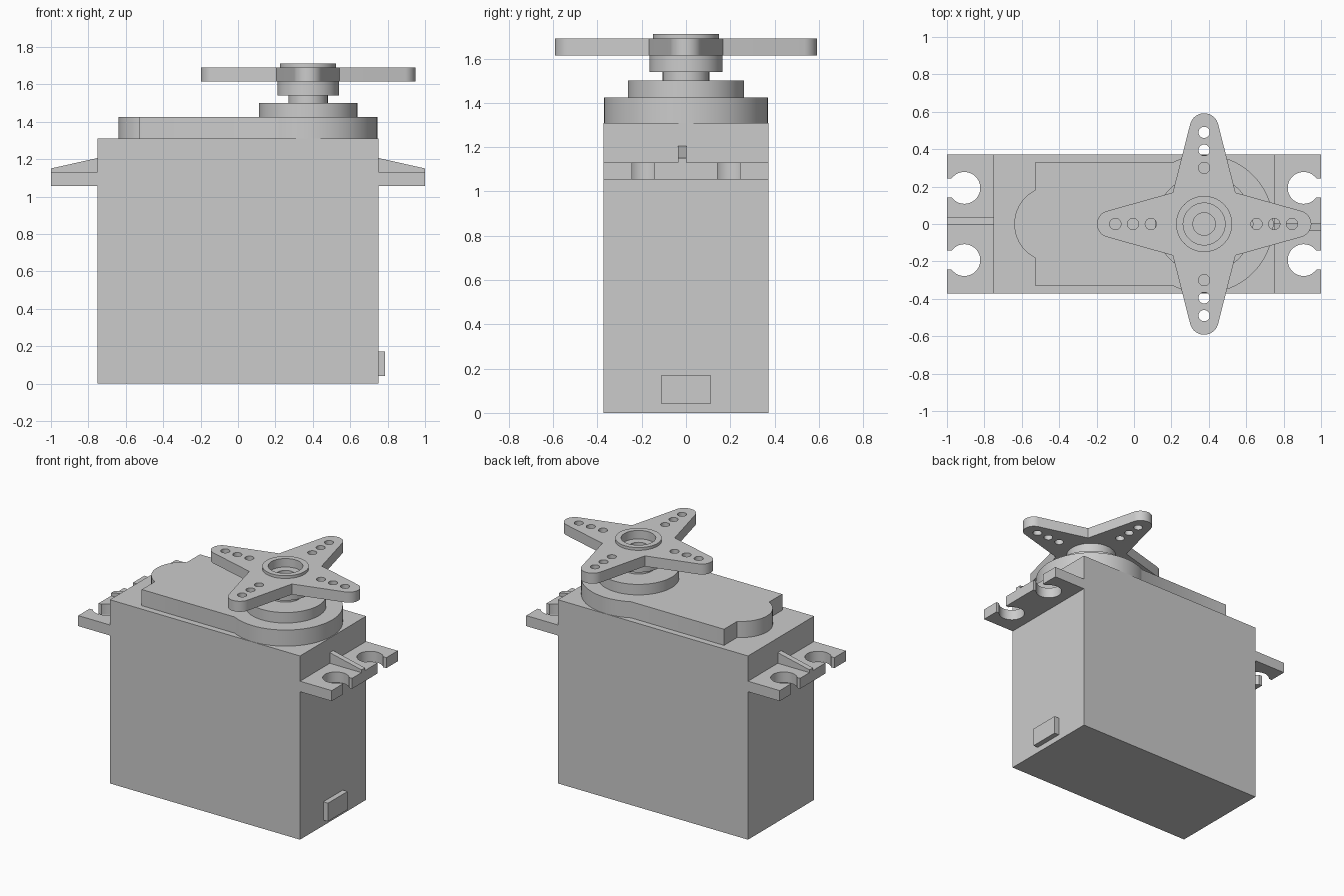
import bpy, bmesh
from math import cos, sin, radians, atan2, degrees, hypot, asin

cube = bpy.data.objects.get("Cube")
if cube:
    bpy.data.objects.remove(cube, do_unlink=True)

GREY = (0.6, 0.6, 0.6, 1)
grey = bpy.data.materials.new("plain grey")
grey.use_nodes = True
grey.diffuse_color = GREY
grey.node_tree.nodes["Principled BSDF"].inputs["Base Color"].default_value = GREY

AXIS = 0.375  # x of the output shaft


def arc(cx, cy, r, start, end, n=32):
    """Points along an arc, angles in degrees."""
    angles = [radians(start + (end - start) * i / n) for i in range(n + 1)]
    return [(cx + r * cos(a), cy + r * sin(a)) for a in angles]


def circle(cx, cy, r, n=64):
    return arc(cx, cy, r, 0, 360, n)[:-1]


def rect(x0, x1, y0, y1):
    return [(x0, y0), (x1, y0), (x1, y1), (x0, y1)]


def slab(name, z0, z1, *outlines):
    """Extrude an outline upwards; any further outlines become holes."""
    curve = bpy.data.curves.new(name, 'CURVE')
    curve.dimensions = '2D'
    curve.fill_mode = 'BOTH'
    curve.extrude = (z1 - z0) / 2
    for points in outlines:
        spline = curve.splines.new('POLY')
        spline.points.add(len(points) - 1)
        for p, (x, y) in zip(spline.points, points):
            p.co = (x, y, 0, 1)
        spline.use_cyclic_u = True
    obj = bpy.data.objects.new(name, curve)
    bpy.context.collection.objects.link(obj)
    bpy.ops.object.select_all(action='DESELECT')
    obj.select_set(True)
    bpy.context.view_layer.objects.active = obj
    bpy.ops.object.convert(target='MESH')
    obj = bpy.context.object
    obj.name = name
    # Weld the caps to the walls and stand the slab at its height
    bm = bmesh.new()
    bm.from_mesh(obj.data)
    bmesh.ops.remove_doubles(bm, verts=bm.verts, dist=0.0002)
    bmesh.ops.translate(bm, verts=bm.verts, vec=(0, 0, (z0 + z1) / 2))
    bmesh.ops.recalc_face_normals(bm, faces=bm.faces)
    bm.to_mesh(obj.data)
    bm.free()
    obj.data.materials.clear()
    obj.data.materials.append(grey)
    bpy.ops.object.shade_smooth_by_angle(angle=radians(30))
    return obj


# Case and cable outlet
slab("case", 0, 1.31, rect(-0.75, 0.75, -0.372, 0.372))
slab("cable_outlet", 0.04, 0.17, rect(0.74, 0.787, -0.11, 0.11))

# Raised gear cover: round end, straight flanks and a small rounded nose
big = degrees(atan2(0.328, -0.171))
nose = degrees(asin(0.18 / 0.202))
cover = arc(AXIS, 0, 0.37, -big, big, 64)
cover += [(-0.53, 0.328)]
cover += arc(-0.438, 0, 0.202, 180 - nose, 180 + nose)
cover += [(-0.53, -0.328)]
slab("gear_cover", 1.31, 1.425, cover)
slab("bearing_boss", 1.425, 1.50, circle(AXIS, 0, 0.263))


# Mounting ears with open screw holes, and their ribs
def ear_outline(side):
    gap = degrees(asin(0.05 / 0.085))
    pts = [(0.74, -0.372), (1, -0.372)]
    for cy in (-0.193, 0.193):
        pts += [(1, cy - 0.05)]
        pts += arc(0.907, cy, 0.085, -gap, gap - 360 + 0, 48)
        pts += [(1, cy + 0.05)]
    pts += [(1, 0.372), (0.74, 0.372)]
    return [(side * x, side * y) for x, y in pts]


for side, label in ((1, "left"), (-1, "right")):
    slab(label + "_mounting_ear", 1.055, 1.13, ear_outline(side))
    rib = slab(label + "_ear_rib", 1.12, 1.207,
               [(side * x, side * y) for x, y in rect(0.745, 1, -0.037, 0.002)])
    for v in rib.data.vertices:
        if abs(v.co.x) > 0.9 and v.co.z > 1.15:
            v.co.z = 1.15

# Output shaft
slab("output_shaft", 1.50, 1.55, circle(AXIS, 0, 0.105))
slab("shaft_tip", 1.55, 1.60, circle(AXIS, 0, 0.065))

# Four-armed horn: each arm is a tapered finger with a round tip
star = []
for k in range(4):
    reach, tip = (0.573, 0.072) if k % 2 == 0 else (0.592, 0.077)
    finger = [(0.168, -0.168)]
    finger += arc(reach - tip, 0, tip, -75, 75, 24)
    a = radians(90 * k)
    star += [(AXIS + x * cos(a) - y * sin(a), x * sin(a) + y * cos(a))
             for x, y in finger]

holes = [circle(AXIS, 0, 0.112)]
for i in range(3):
    d = 0.095 * i
    for x, y in ((0.28 + d, 0), (-0.285 - d, 0), (0, 0.3 + d), (0, -0.3 - d)):
        holes.append(circle(AXIS + x, y, 0.03, 32))
slab("horn_arms", 1.615, 1.69, star, *holes)

# Horn hub, recessed seat and top rim
slab("horn_hub", 1.54, 1.615, circle(AXIS, 0, 0.165), circle(AXIS, 0, 0.06))
slab("horn_seat", 1.61, 1.65, circle(AXIS, 0, 0.113), circle(AXIS, 0, 0.06))
slab("horn_rim", 1.69, 1.71, circle(AXIS, 0, 0.15), circle(AXIS, 0, 0.112))
